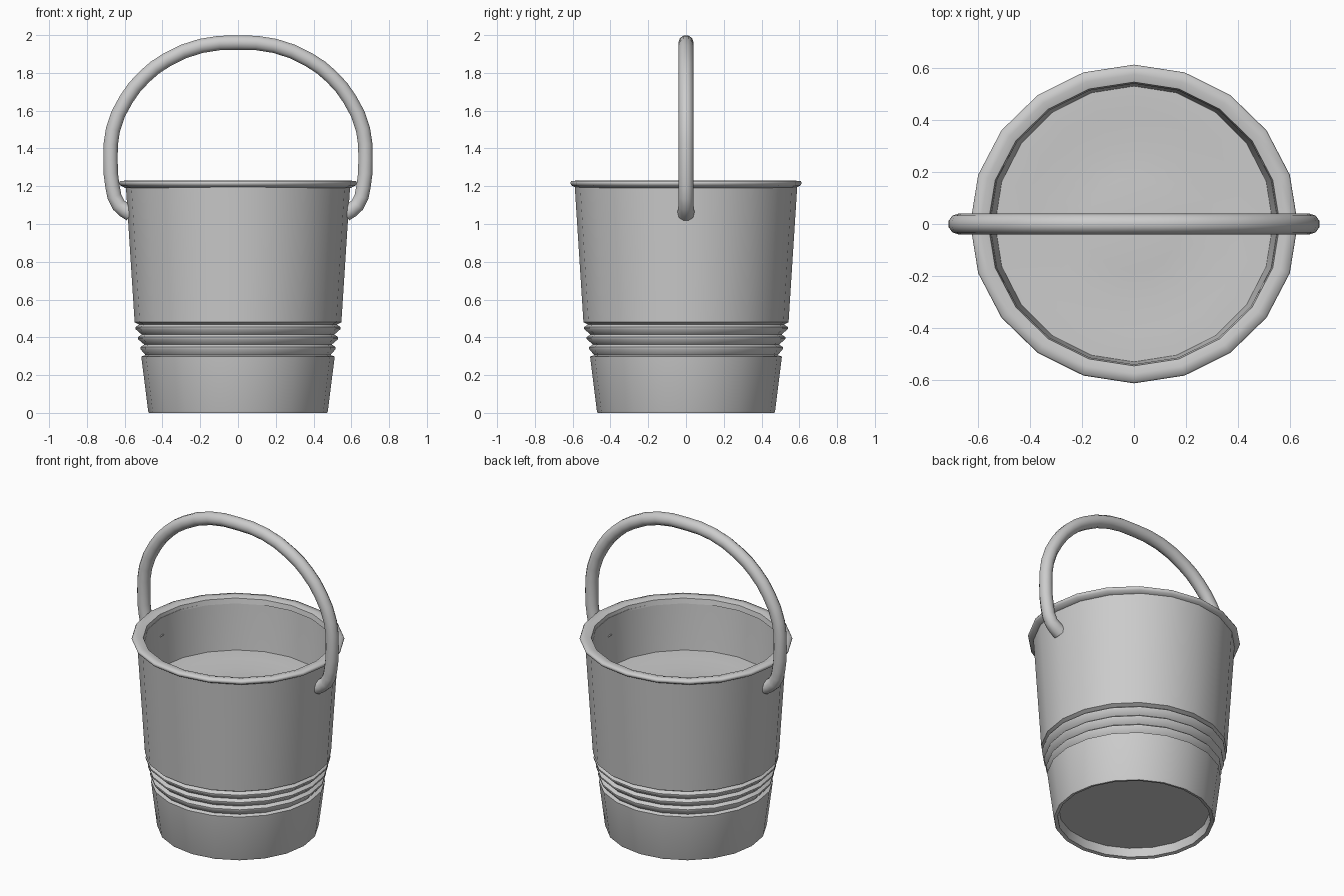
import bpy, bmesh, math

cube = bpy.data.objects.get("Cube")
if cube:
    bpy.data.objects.remove(cube, do_unlink=True)

SIDES = 20
GREY = (0.6, 0.6, 0.6, 1)

metal = bpy.data.materials.new("grey metal")
metal.use_nodes = True
metal.diffuse_color = GREY
metal.node_tree.nodes["Principled BSDF"].inputs["Base Color"].default_value = GREY


def smooth(obj, angle):
    bpy.ops.object.select_all(action='DESELECT')
    obj.select_set(True)
    bpy.context.view_layer.objects.active = obj
    bpy.ops.object.shade_smooth_by_angle(angle=math.radians(angle))


def lathe(name, profile, widen, angle):
    """Turn a (radius, height) profile around z, slightly wider along x."""
    bm = bmesh.new()
    verts = [bm.verts.new((r, 0, z)) for r, z in profile]
    edges = [bm.edges.new(pair) for pair in zip(verts, verts[1:])]
    bmesh.ops.spin(bm, geom=verts + edges, cent=(0, 0, 0), axis=(0, 0, 1),
                   angle=math.tau, steps=SIDES, use_merge=True)
    bmesh.ops.remove_doubles(bm, verts=bm.verts[:], dist=0.0005)
    bmesh.ops.scale(bm, vec=(widen, 1, 1), verts=bm.verts[:])
    bmesh.ops.recalc_face_normals(bm, faces=bm.faces[:])
    mesh = bpy.data.meshes.new(name)
    bm.to_mesh(mesh)
    bm.free()
    mesh.materials.append(metal)
    obj = bpy.data.objects.new(name, mesh)
    bpy.context.collection.objects.link(obj)
    smooth(obj, angle)
    return obj


# Bucket shell: recessed base, lower wall, three ridges, upper wall, inner wall
base = [(0, 0.06), (0.44, 0.06), (0.447, 0.005), (0.468, 0), (0.472, 0.01), (0.508, 0.298)]
ridges = [(0.486, 0.306)]
for i in range(3):
    r, z = 0.513 + 0.013 * i, 0.322 + 0.053 * i
    ridges += [(r, z + 0.016), (r, z + 0.026), (r - 0.02, z + 0.04)]
upper = [(0.543, 0.48), (0.589, 1.2)]
inside = [(0.55, 1.2), (0.53, 0.89), (0.45, 0.09), (0, 0.09)]
lathe("bucket", base + ridges + upper + inside, 1.008, 50)

# Lip: a flat rolled band around the mouth
lathe("lip", [(0.58, 1.19), (0.607, 1.205), (0.613, 1.217), (0.608, 1.227),
              (0.575, 1.23), (0.546, 1.222), (0.54, 1.19), (0.58, 1.19)], 1.028, 62)

# Contents filling the bucket, with a faint ripple
contents = lathe("contents", [(0.535, 0.895), (0.42, 0.895), (0.3, 0.884),
                              (0.18, 0.895), (0, 0.895)], 1.008, 30)
if contents.data.polygons[0].normal.z < 0:
    contents.data.flip_normals()

# Handle: a mirrored arch with a round section, thickening where it hooks into the wall
half = [(0.195, 1.943), (0.38, 1.867), (0.495, 1.78), (0.592, 1.66), (0.662, 1.5),
        (0.675, 1.34), (0.664, 1.195), (0.632, 1.1), (0.565, 1.056)]
path = [(-x, z) for x, z in reversed(half)] + [(0, 1.96)] + half
curve = bpy.data.curves.new("handle", 'CURVE')
curve.dimensions = '3D'
curve.resolution_u = 2
curve.bevel_depth = 0.04
curve.bevel_resolution = 3
curve.use_fill_caps = True
spline = curve.splines.new('BEZIER')
spline.bezier_points.add(len(path) - 1)
for point, (x, z) in zip(spline.bezier_points, path):
    point.co = (x, 0, z)
    point.handle_left_type = point.handle_right_type = 'AUTO'
    point.radius = 1.15 if z < 1.08 else 1
curve.materials.append(metal)
handle = bpy.data.objects.new("handle", curve)
bpy.context.collection.objects.link(handle)
bpy.ops.object.select_all(action='DESELECT')
handle.select_set(True)
bpy.context.view_layer.objects.active = handle
bpy.ops.object.convert(target='MESH')
smooth(bpy.context.object, 60)
